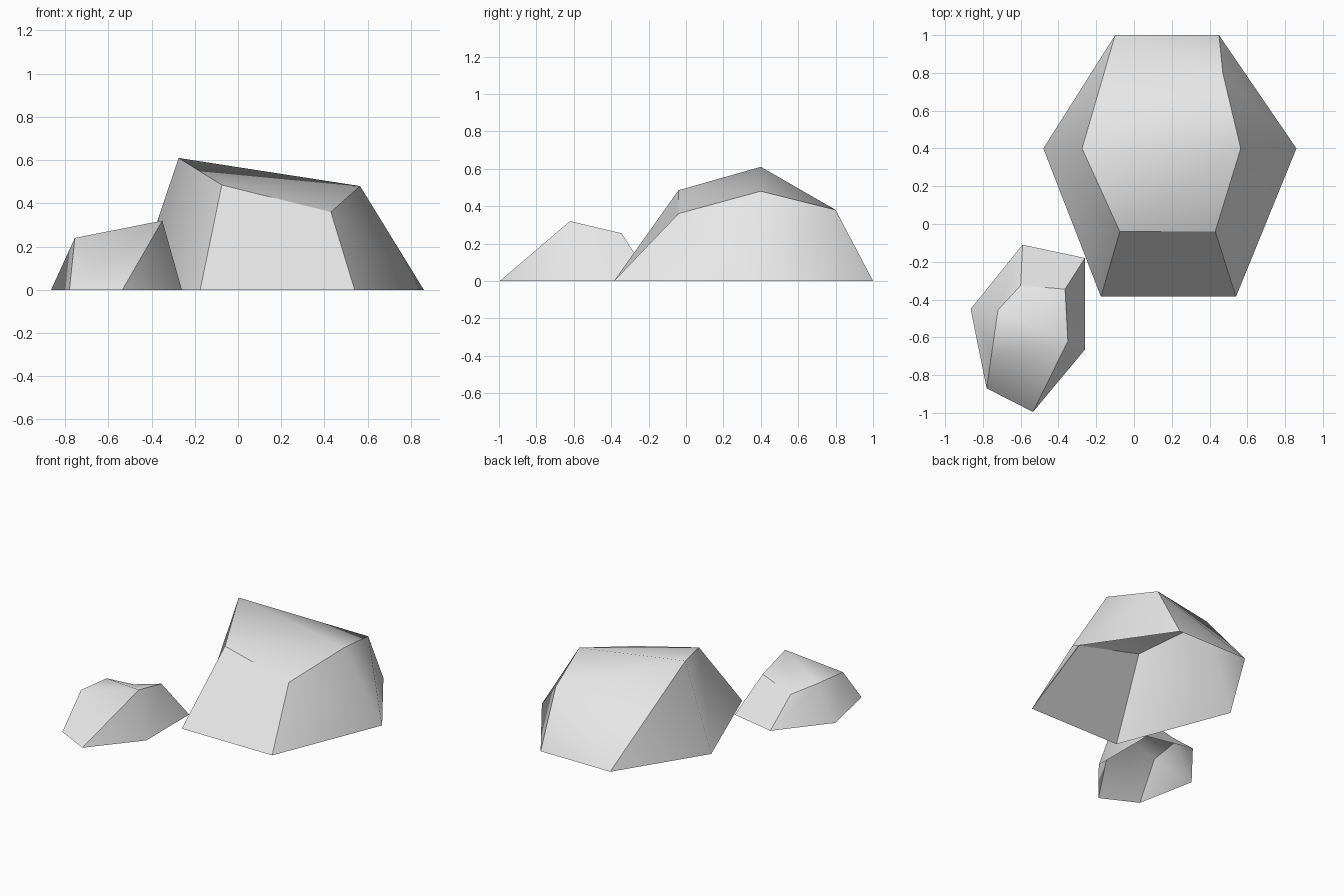
import bpy
import bmesh

default_cube = bpy.data.objects.get("Cube")
if default_cube:
    bpy.data.objects.remove(default_cube, do_unlink=True)

# Single stone material
stone = bpy.data.materials.new("stone_grey")
stone.use_nodes = True
stone_colour = (0.8, 0.8, 0.8, 1)
stone.diffuse_color = stone_colour
for node in stone.node_tree.nodes:
    if node.type == "BSDF_PRINCIPLED":
        node.inputs["Base Color"].default_value = stone_colour


def make_rock(name, base, crown, facets):
    """Open-bottomed faceted rock.

    Base corners are named a, b, c... clockwise from the back left,
    crown corners A, B, C... Each entry of facets is one smooth patch;
    the borders between patches stay sharp.
    """
    bm = bmesh.new()
    corner = {}
    for letter, (x, y) in zip("abcdef", base):
        corner[letter] = bm.verts.new((x, y, 0))
    for letter, place in zip("ABCDEF", crown):
        corner[letter] = bm.verts.new(place)

    patch_of = {}
    for patch, outlines in facets.items():
        for outline in outlines.split():
            face = bm.faces.new([corner[letter] for letter in outline])
            face.smooth = True
            patch_of[face] = patch

    # Crisp creases wherever two patches meet
    for edge in bm.edges:
        patches = {patch_of[face] for face in edge.link_faces}
        edge.smooth = len(patches) == 1

    mesh = bpy.data.meshes.new(name)
    bm.to_mesh(mesh)
    bm.free()
    mesh.materials.append(stone)
    rock = bpy.data.objects.new(name, mesh)
    bpy.context.scene.collection.objects.link(rock)
    return rock


# Large boulder: tall ridge sloping down to the right, long back slope
make_rock(
    "large_boulder",
    base=[(-.1, 1), (.45, 1), (.86, .4), (.54, -.385), (-.175, -.385), (-.48, .4)],
    crown=[(-.275, .4, .61), (.565, .4, .48), (.43, -.04, .36),
           (-.075, -.04, .485), (.47, .8, .38)],
    facets={
        "front": "edCD",
        "right_side": "dcC cBC cbE cEB",
        "left_side": "feDA afA",
        "top_and_back": "CBD BAD BEA baE aAE",
    },
)

# Small rock beside it: low crown leaning back
make_rock(
    "small_rock",
    base=[(-.59, -.11), (-.26, -.18), (-.26, -.665),
          (-.535, -.995), (-.78, -.87), (-.865, -.45)],
    crown=[(-.6, -.325, .18), (-.365, -.345, .255), (-.35, -.62, .32),
           (-.755, -.695, .24), (-.72, -.455, .24)],
    facets={
        "back": "baAB",
        "right_side": "cbBC dcC",
        "left_side": "feDE afEA",
        "top_and_front": "edCD CBA CAE CED",
    },
)
